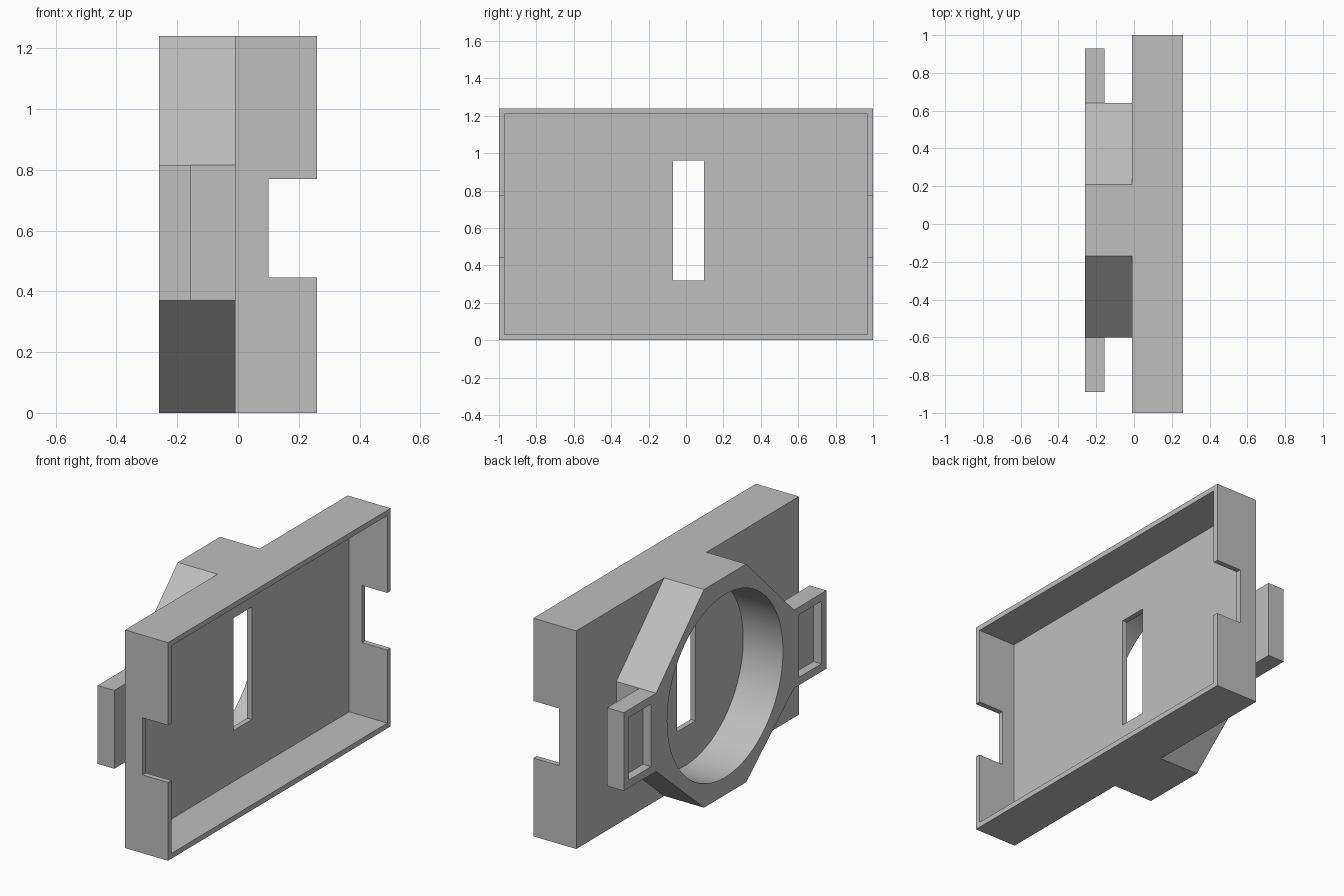
import bpy
import bmesh
from math import radians, pi
from mathutils import Matrix

default = bpy.data.objects.get("Cube")
if default:
    bpy.data.objects.remove(default, do_unlink=True)

# Single plain material
grey = bpy.data.materials.new("light grey")
grey.use_nodes = True
colour = (0.52, 0.52, 0.52, 1)
grey.diffuse_color = colour
grey.node_tree.nodes["Principled BSDF"].inputs["Base Color"].default_value = colour

HEIGHT = 1.24
BACK, PLATE, INNER, RIM = -0.26, -0.01, 0.02, 0.26
WALL = 0.03
MID_Y, MID_Z = 0.02, 0.62
LOW, HIGH = 0.37, 0.815


def finish(name, bm):
    bmesh.ops.recalc_face_normals(bm, faces=bm.faces)
    mesh = bpy.data.meshes.new(name)
    bm.to_mesh(mesh)
    bm.free()
    mesh.materials.append(grey)
    obj = bpy.data.objects.new(name, mesh)
    bpy.context.collection.objects.link(obj)
    return obj


def box(name, xs, ys, zs):
    bm = bmesh.new()
    bmesh.ops.create_cube(bm, size=1)
    for v in bm.verts:
        v.co = [(a + b) / 2 + c * (b - a) for c, (a, b) in zip(v.co, (xs, ys, zs))]
    return finish(name, bm)


def prism(name, outline, x0, x1):
    bm = bmesh.new()
    face = bm.faces.new([bm.verts.new((x0, y, z)) for y, z in outline])
    moved = bmesh.ops.extrude_face_region(bm, geom=[face])["geom"]
    bmesh.ops.translate(bm, vec=(x1 - x0, 0, 0),
                        verts=[g for g in moved if isinstance(g, bmesh.types.BMVert)])
    return finish(name, bm)


def cylinder(name, radius, x0, x1):
    bm = bmesh.new()
    place = Matrix.Translation(((x0 + x1) / 2, MID_Y, MID_Z)) @ Matrix.Rotation(pi / 2, 4, "Y")
    bmesh.ops.create_cone(bm, cap_ends=True, segments=96, radius1=radius,
                          radius2=radius, depth=x1 - x0, matrix=place)
    return finish(name, bm)


def combine(target, other, operation):
    mod = target.modifiers.new(operation, "BOOLEAN")
    mod.operation, mod.solver, mod.object = operation, "EXACT", other
    bpy.context.view_layer.objects.active = target
    bpy.ops.object.modifier_apply(modifier=mod.name)
    bpy.data.objects.remove(other, do_unlink=True)


# Open tray with a notch in both end walls
housing = box("housing", (PLATE, RIM), (-1, 1), (0, HEIGHT))
combine(housing, box("cavity", (INNER, 0.5), (-1 + WALL, 1 - WALL), (WALL, HEIGHT - WALL)), "DIFFERENCE")
combine(housing, box("end_notches", (0.1, 0.5), (-2, 2), (0.445, 0.77)), "DIFFERENCE")

# Eight-sided mount, bored out down to the plate
half = [(0.19, 0), (0.62, LOW), (0.62, HIGH), (0.19, HEIGHT)]
outline = [(MID_Y + y, z) for y, z in half] + [(MID_Y - y, z) for y, z in reversed(half)]
mount = prism("ring_mount", outline, BACK, PLATE)

# Side tabs with shallow rectangular pockets
for side in (-1, 1):
    def span(a, b):
        return sorted((MID_Y + side * a, MID_Y + side * b))
    tab = box("side_tab", (BACK, -0.155), span(0.6, 0.91), (LOW, HIGH))
    combine(mount, tab, "UNION")
    pocket = box("tab_pocket", (-0.5, BACK + 0.05), span(0.665, 0.865), (LOW + 0.045, HIGH - 0.045))
    combine(mount, pocket, "DIFFERENCE")
combine(mount, cylinder("bore", 0.52, -0.5, 0.2), "DIFFERENCE")

# Join the mount to the tray, then cut the slot through the plate
combine(housing, mount, "UNION")
combine(housing, box("slot", (-0.1, 0.1), (-0.07, 0.095), (0.32, 0.96)), "DIFFERENCE")

bpy.ops.object.select_all(action="DESELECT")
housing.select_set(True)
bpy.context.view_layer.objects.active = housing
bpy.ops.object.shade_smooth_by_angle(angle=radians(30))
